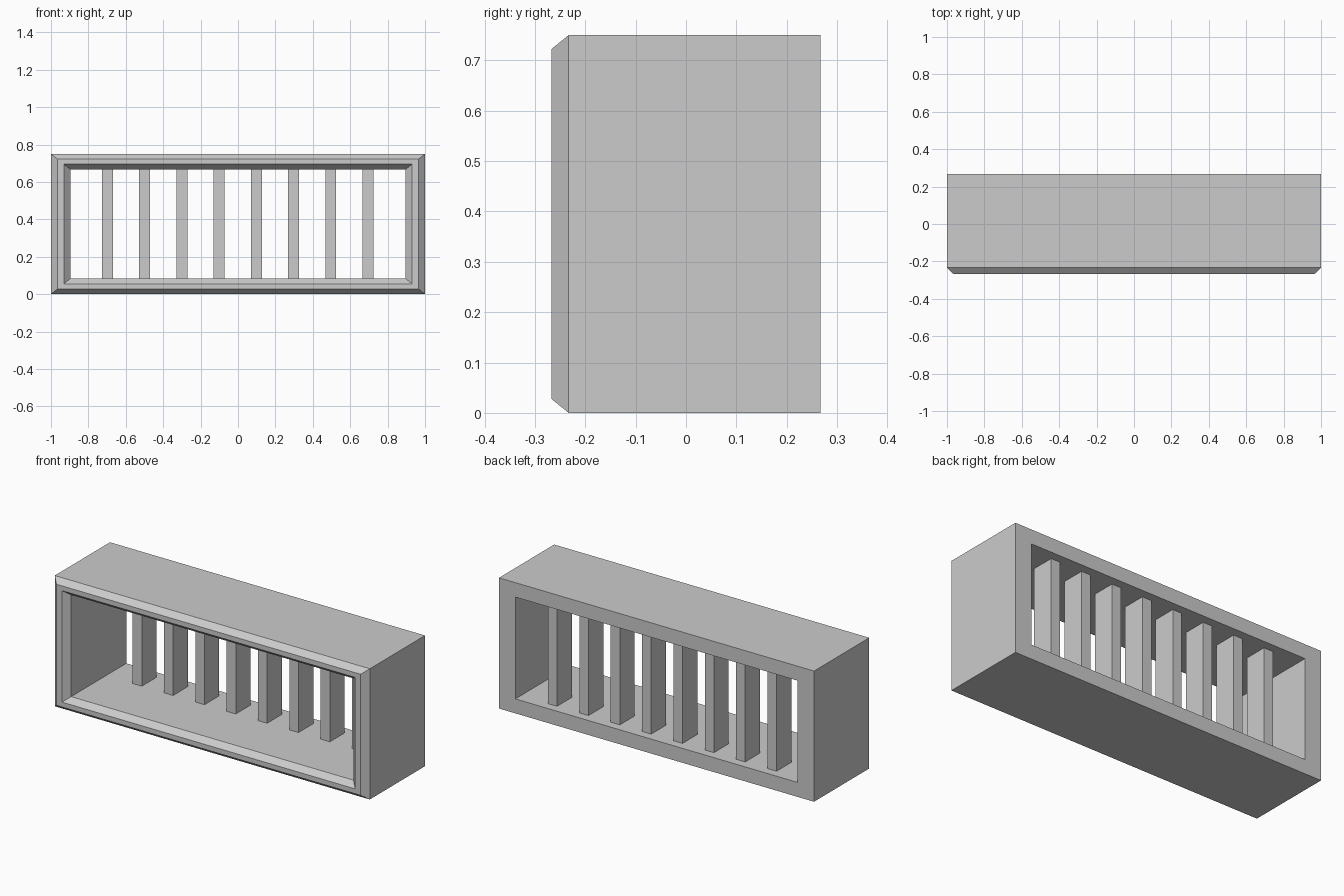
import bpy, bmesh

if "Cube" in bpy.data.objects:
    bpy.data.objects.remove(bpy.data.objects["Cube"])

W, H = 1.0, 0.75              # half width, height
Y0, Y1, Y2 = -0.267, -0.233, 0.267
INX, INZ = 0.104, 0.083       # wall thickness at sides, top and bottom


def mesh_object(name, bm):
    bmesh.ops.recalc_face_normals(bm, faces=bm.faces)
    mesh = bpy.data.meshes.new(name)
    bm.to_mesh(mesh)
    bm.free()
    obj = bpy.data.objects.new(name, mesh)
    bpy.context.collection.objects.link(obj)
    return obj


# Casing: a wall profile (fraction of wall thickness, y) swept round the rectangle
profile = [(0, Y2), (0, Y1), (1 / 3, Y0), (2 / 3, Y0), (1, Y1), (1, Y2)]
bm = bmesh.new()
rings = []
for t, y in profile:
    x, z = W - INX * t, INZ * t
    rings.append([bm.verts.new(p) for p in
                  ((-x, y, z), (x, y, z), (x, y, H - z), (-x, y, H - z))])
for i, a in enumerate(rings):
    b = rings[(i + 1) % len(rings)]
    for k in range(4):
        n = (k + 1) % 4
        bm.faces.new((a[k], a[n], b[n], b[k]))
mesh_object("casing", bm)

# Slats: eight upright bars near the back of the opening
for i in range(8):
    bpy.ops.mesh.primitive_cube_add(size=1, location=(-0.698 + i * 0.199, 0.15, H / 2))
    slat = bpy.context.object
    slat.name = f"slat_{i + 1}"
    slat.scale = (0.058, 0.134, H - 2 * INZ)
    bpy.ops.object.transform_apply(location=False, rotation=False, scale=True)
